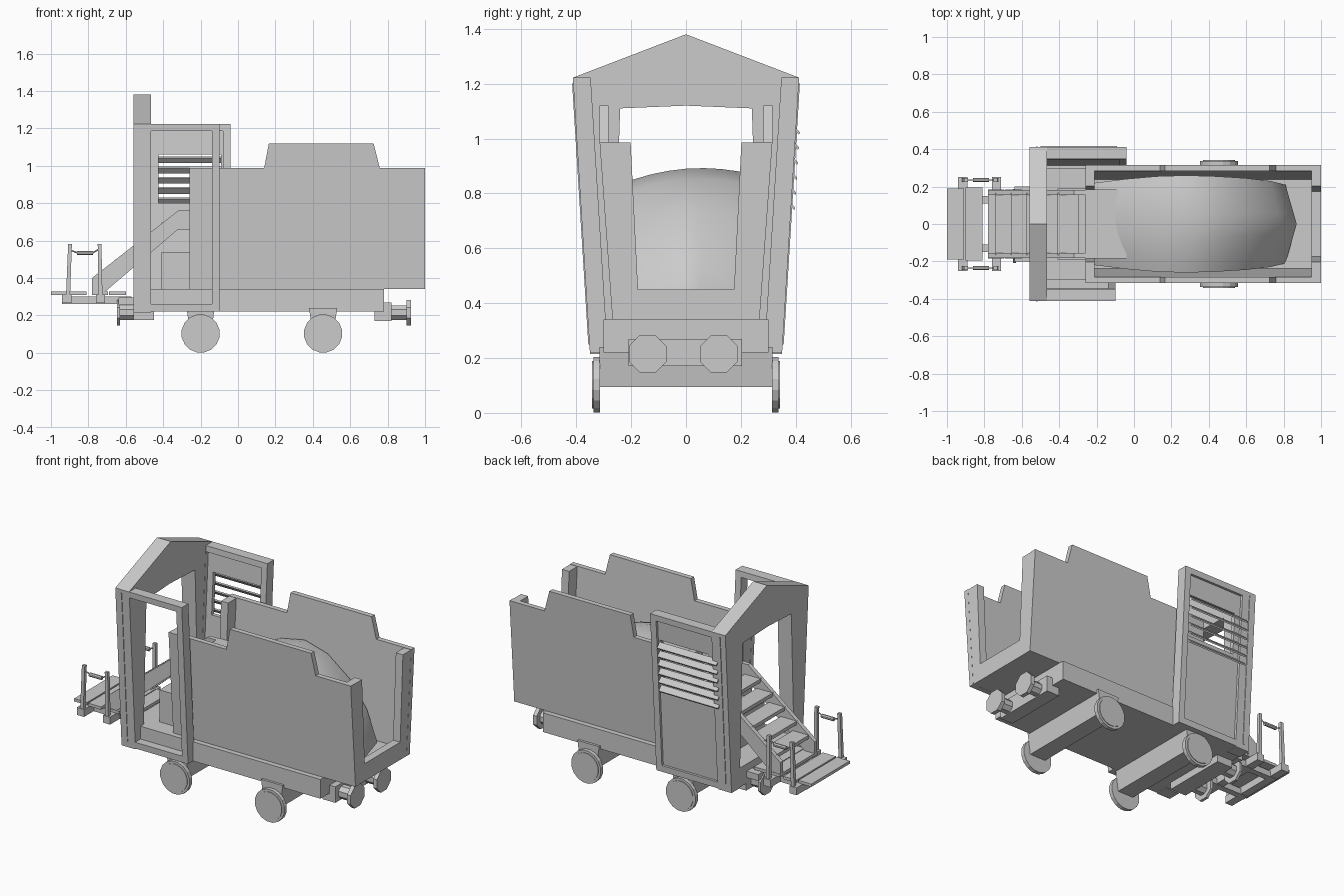
import bpy, math
from mathutils import Matrix, Vector

if "Cube" in bpy.data.objects:
    bpy.data.objects.remove(bpy.data.objects["Cube"])


def make(name, verts, faces):
    me = bpy.data.meshes.new(name)
    me.from_pydata(verts, [], faces)
    me.update()
    ob = bpy.data.objects.new(name, me)
    bpy.context.collection.objects.link(ob)
    return ob


def loft(name, a, b):
    """Solid between two matching outlines."""
    import bmesh
    n = len(a)
    faces = [tuple(range(n)), tuple(range(2 * n - 1, n - 1, -1))]
    faces += [(i, i + n, (i + 1) % n + n, (i + 1) % n) for i in range(n)]
    ob = make(name, list(a) + list(b), faces)
    bm = bmesh.new()
    bm.from_mesh(ob.data)
    bmesh.ops.recalc_face_normals(bm, faces=bm.faces)
    bm.to_mesh(ob.data)
    bm.free()
    return ob


def box(name, x0, x1, y0, y1, z0, z1):
    return slab_y(name, [(x0, z0), (x1, z0), (x1, z1), (x0, z1)], y0, y1)


def slab_y(name, prof, y0, y1):
    return loft(name, [(x, y0, z) for x, z in prof], [(x, y1, z) for x, z in prof])


def slab_x(name, prof, x0, x1):
    return loft(name, [(x0, y, z) for y, z in prof], [(x1, y, z) for y, z in prof])


def leaning(name, prof, outer, thick, side):
    """Wall piece with an xz outline whose outer y depends on height."""
    return loft(name, [(x, side * outer(z), z) for x, z in prof],
                [(x, side * (outer(z) - thick), z) for x, z in prof])


def rect(x0, x1, z0, z1):
    return [(x0, z0), (x1, z0), (x1, z1), (x0, z1)]


def rod(name, p, q, r, n):
    p, q = Vector(p), Vector(q)
    rot = (q - p).to_track_quat('Z', 'Y').to_matrix()
    ring = [rot @ Vector((r * math.cos(2 * math.pi * (i + .5) / n),
                          r * math.sin(2 * math.pi * (i + .5) / n), 0)) for i in range(n)]
    return loft(name, [p + v for v in ring], [q + v for v in ring])


# chassis
box("chassis", -.56, .78, -.30, .30, .22, .34)

# axle beams and wheels
for i, x in enumerate((-.20, .455)):
    slab_y(f"axle_beam_{i}", [(x - .075, .24), (x - .055, .095), (x + .055, .095), (x + .075, .24)], -.315, .315)
    for s in (-1, 1):
        rod(f"wheel_{i}", (x, s * .313, .103), (x, s * .338, .103), .103, 16)
        rod(f"wheel_hub_{i}", (x, s * .33, .103), (x, s * .342, .103), .088, 16)

# buffers at both ends
box("front_buffer_beam", .73, .82, -.21, .205, .17, .27)
box("rear_buffer_beam", -.56, -.45, -.21, .205, .175, .225)
for x0, x1, xd in ((.78, .90, .925), (-.54, -.63, -.648)):
    for y in (-.14, .12):
        rod("buffer_shaft", (x0, y, .215), (x1, y, .215), .042, 8)
        rod("buffer_disc", (x1, y, .215), (xd, y, .215), .074, 8)
box("rear_chassis_lip", -.64, -.56, -.2, .2, .255, .295)


# hopper: flared sides with raised centres, cut-out ends, floor
def hopper_y(z):
    return min(.315, .268 + (z - .34) * .073)


side_prof = [(-.26, .34), (1, .34), (1, .988), (.758, .988), (.725, 1.12),
             (.165, 1.12), (.14, .988), (-.26, .988)]
for s in (-1, 1):
    leaning("hopper_side", side_prof, hopper_y, .032, s)
half = [(.268, .34), (.313, .986), (.202, .986), (.175, .45)]
u_prof = half + [(-y, z) for y, z in reversed(half)]
slab_x("hopper_front_end", u_prof, .95, .999)
slab_x("hopper_rear_end", u_prof, -.259, -.21)
box("hopper_floor", -.25, .99, -.265, .265, .341, .38)

# heaped load: height and width stations along x
stations = [(-.21, .70, .22), (-.05, .79, .24), (.12, .86, .255), (.28, .89, .26),
            (.44, .85, .255), (.60, .74, .245), (.73, .59, .23), (.81, .43, .21)]
verts, faces = [], []
NY = 9
for k, (x, h, w) in enumerate(stations):
    for j in range(NY):
        t = -1 + 2 * j / (NY - 1)
        tip = .06 * (1 - abs(t)) * k / 7
        verts.append((x + tip, w * t, h - .045 * t * t + .02 * t))
n = len(verts)
verts += [(x, y, .37) for x, y, z in verts]
NX = len(stations)
for k in range(NX - 1):
    for j in range(NY - 1):
        a = k * NY + j
        faces.append((a, a + NY, a + NY + 1, a + 1))
edge = [j for j in range(NY)] + [k * NY + NY - 1 for k in range(1, NX)]
edge += [(NX - 1) * NY + j for j in range(NY - 2, -1, -1)] + [k * NY for k in range(NX - 2, 0, -1)]
for a, b in zip(edge, edge[1:] + edge[:1]):
    faces.append((a, b, b + n, a + n))
load = make("load_heap", verts, faces)
bpy.context.view_layer.objects.active = load
load.select_set(True)
bpy.ops.object.shade_smooth_by_angle(angle=math.radians(40))


# cab: gabled rear arch
def cab_y(z):
    return .35 + (z - .215) * .062


arch = [(.35, .215), (.412, 1.222), (0, 1.38), (-.412, 1.222), (-.35, .215),
        (-.30, .215), (-.24, 1.11), (0, 1.12), (.24, 1.11), (.30, .215)]
arch[5], arch[9] = (-.27, .215), (.27, .215)
slab_x("cab_rear_arch", arch, -.56, -.465)

# cab side frames: open doorway on the front side, louvred wall on the back
for s, x1, label in ((-1, -.10, "doorway"), (1, -.04, "wall")):
    xi = x1 - .04
    for part, r in (("post", rect(xi, x1, .22, 1.222)), ("rear_post", rect(-.52, -.464, .22, 1.22)),
                    ("head", rect(-.5, xi, 1.185, 1.222)), ("sill", rect(-.5, xi, .22, .26))):
        leaning(f"cab_{label}_{part}", r, cab_y, .065, s)
    leaning(f"cab_{label}_trim", rect(-.525, -.515, .25, 1.2), lambda z: cab_y(z) + .004, .02, s)


def panel_y(z):
    return cab_y(z) - .015


for r in (rect(-.48, -.07, .25, .80), rect(-.48, -.07, 1.06, 1.19),
          rect(-.48, -.425, .80, 1.06), rect(-.09, -.07, .80, 1.06)):
    leaning("cab_wall_panel", r, panel_y, .025, 1)
for i in range(6):
    z = 1.05 - i * .055
    y = cab_y(z) - .012
    loft("louvre", [(-.5, y, z), (-.5, y + .026, z - .028), (-.5, y + .022, z - .036), (-.5, y - .004, z - .008)],
         [(-.09, y, z), (-.09, y + .026, z - .028), (-.09, y + .022, z - .036), (-.09, y - .004, z - .008)])

# cab console
box("console", -.41, -.25, -.19, .19, .34, .54)

# stairs up into the hopper
stringer = [(-.78, .31), (-.78, .40), (-.32, .76), (-.24, .76), (-.24, .66), (-.32, .66), (-.73, .31)]
for s in (-1, 1):
    slab_y("stair_stringer", stringer, s * .155, s * .182)
for i in range(5):
    x, z = -.68 + i * .083, .41 + i * .066
    box("stair_tread", x - .06, x + .05, -.165, .165, z, z + .022)
box("top_platform", -.26, -.04, -.185, .185, .73, .76)

# boarding platform: planks on beams
for x0, x1, a in ((-1, -.91, .19), (-.90, -.81, .195), (-.78, -.695, .185), (-.69, -.6, .185)):
    box("platform_plank", x0, x1, -a, a, .31, .328)
for s in (-1, 1):
    box("platform_beam", -.94, -.57, s * .13 - .02, s * .13 + .02, .262, .30)
for x in (-.915, -.735):
    box("platform_cross_beam", x - .025, x + .025, -.25, .25, .265, .311)

# handrail posts with a slung grip
for s in (-1, 1):
    y = s * .235
    for x, dx in ((-.91, .012), (-.735, -.005)):
        loft("rail_post", [(x - .011, y - .011, .27), (x + .011, y - .011, .27), (x + .011, y + .011, .27), (x - .011, y + .011, .27)],
             [(x + dx - .01, y - .01, .582), (x + dx + .01, y - .01, .582), (x + dx + .01, y + .01, .582), (x + dx - .01, y + .01, .582)])
    rod("rail_cord", (-.90, y, .55), (-.855, y, .533), .004, 6)
    rod("rail_grip", (-.86, y, .533), (-.775, y, .533), .012, 8)
    rod("rail_cord", (-.78, y, .533), (-.74, y, .555), .004, 6)
